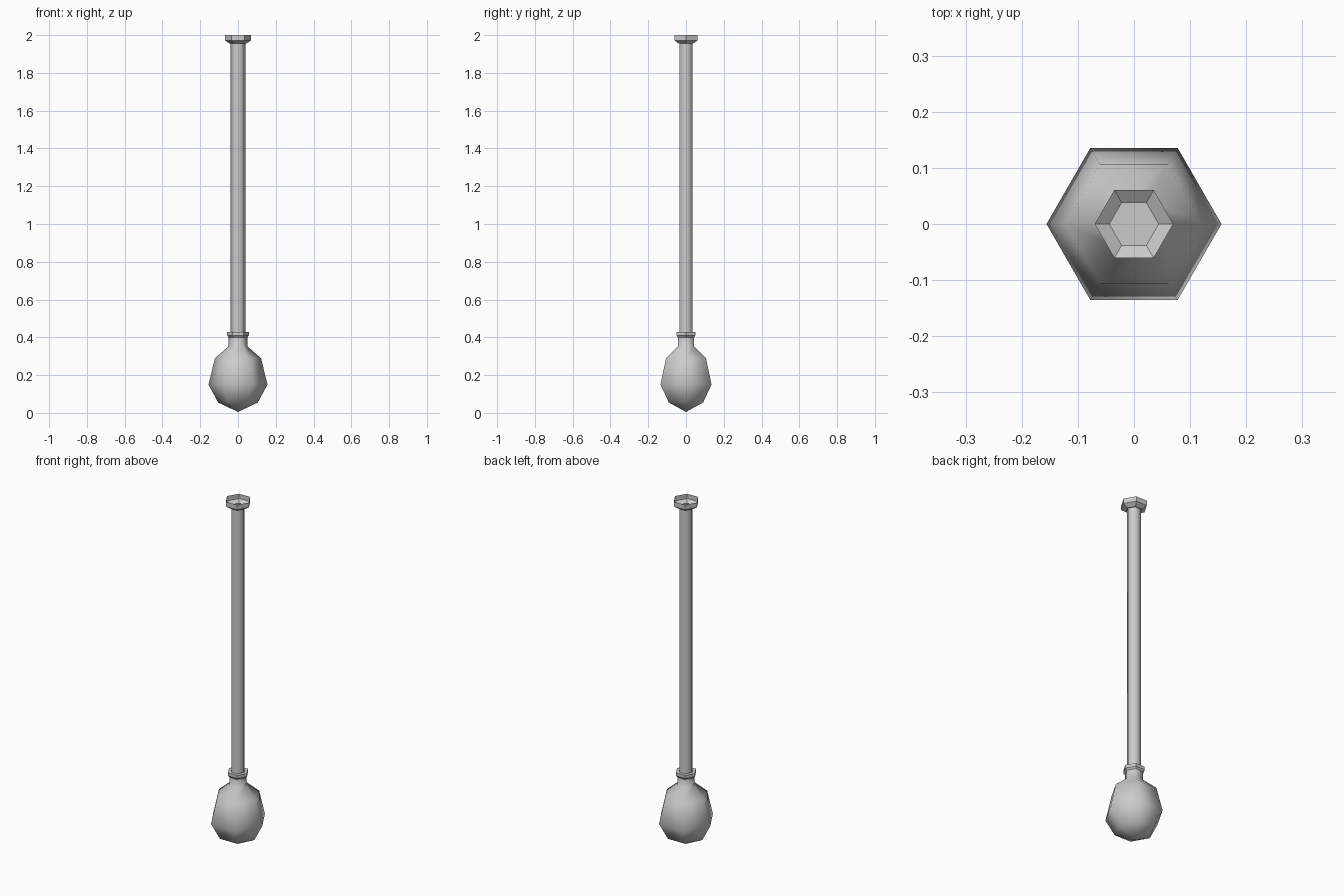
import bpy, bmesh, math

if "Cube" in bpy.data.objects:
    bpy.data.objects.remove(bpy.data.objects["Cube"])

SIDES = 6

def lathe(name, profile, close_start=False, close_end=False, angle=60):
    """Revolve (radius, z) points into a six-sided shell."""
    bm = bmesh.new()
    rings = []
    for r, z in profile:
        if r == 0:
            rings.append([bm.verts.new((0, 0, z))] * SIDES)
        else:
            rings.append([bm.verts.new((r * math.cos(math.tau * i / SIDES),
                                        r * math.sin(math.tau * i / SIDES), z))
                          for i in range(SIDES)])
    for a, b in zip(rings, rings[1:]):
        for i in range(SIDES):
            j = (i + 1) % SIDES
            bm.faces.new(list(dict.fromkeys([a[i], a[j], b[j], b[i]])))
    if close_start:
        bm.faces.new(rings[0][::-1])
    if close_end:
        bm.faces.new(rings[-1])
    bmesh.ops.recalc_face_normals(bm, faces=bm.faces)
    mesh = bpy.data.meshes.new(name)
    bm.to_mesh(mesh)
    bm.free()
    ob = bpy.data.objects.new(name, mesh)
    bpy.context.collection.objects.link(ob)
    bpy.ops.object.select_all(action='DESELECT')
    ob.select_set(True)
    bpy.context.view_layer.objects.active = ob
    bpy.ops.object.shade_smooth_by_angle(angle=math.radians(angle))
    return ob

# glass bulb with its pointed base and short neck
lathe("bulb", [(0, 0.005), (0.105, 0.055), (0.156, 0.15), (0.122, 0.29),
               (0.05, 0.352), (0.049, 0.405)], angle=75)

# socket collar around the neck
lathe("socket_collar", [(0.049, 0.4), (0.058, 0.41), (0.058, 0.428),
                        (0.039, 0.428)], angle=30)

# long hanging rod
lathe("hanging_rod", [(0.039, 0.41), (0.039, 1.96)], angle=75)

# open-topped ceiling cup, closed below
lathe("ceiling_cup", [(0.044, 1.955), (0.07, 1.972), (0.07, 2.0)],
      close_start=True, angle=30)
